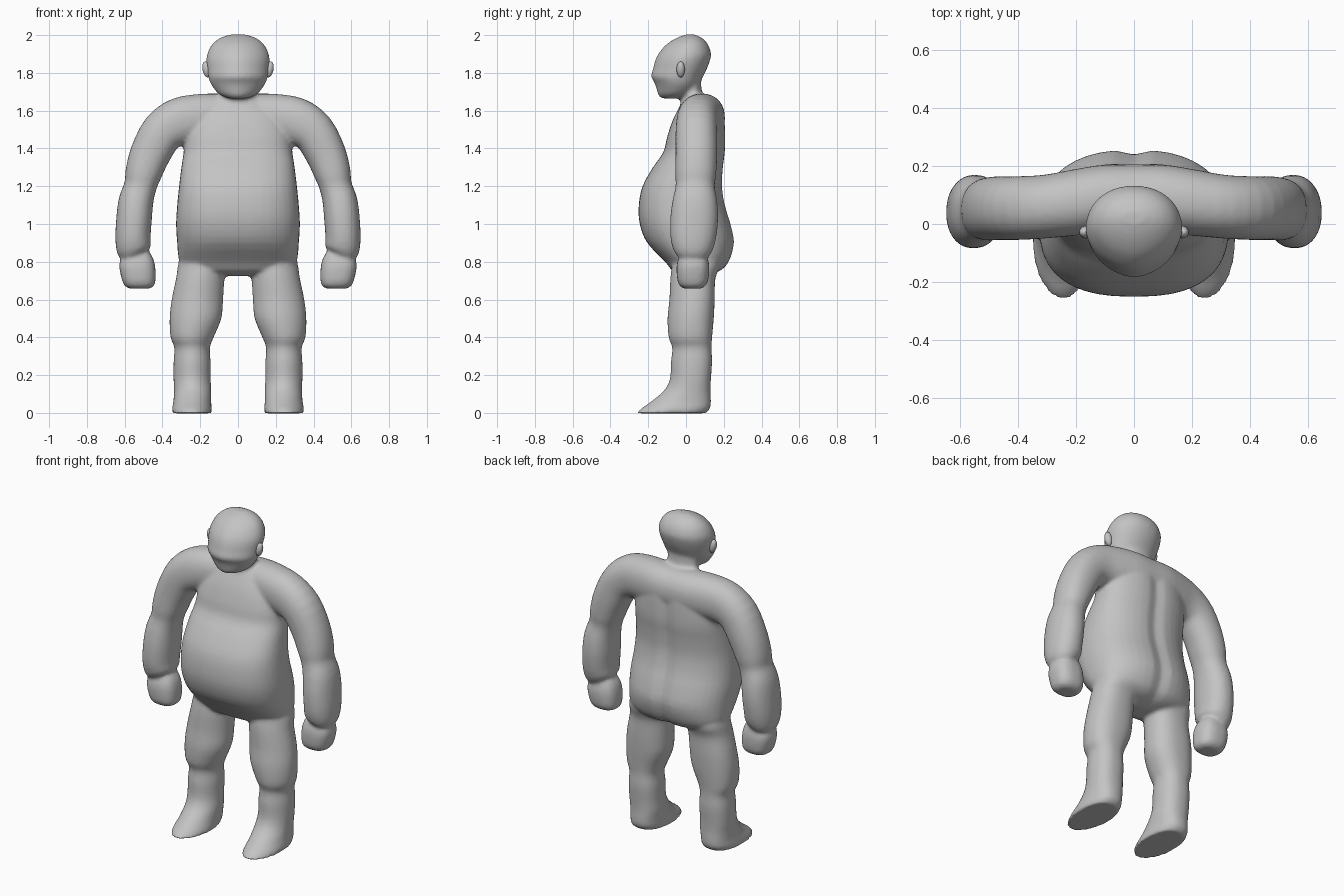
import bpy, bmesh, math
from mathutils import Vector, Matrix

skin = bpy.data.materials.new("plain grey")
skin.diffuse_color = (0.55, 0.55, 0.55, 1)


def smooth_rows(rows, steps=3):
    """Catmull-Rom interpolation of profile rows."""
    p = [rows[0]] + list(rows) + [rows[-1]]
    out = []
    for i in range(1, len(p) - 2):
        for s in range(steps):
            t = s / steps
            out.append([0.5 * (2 * b + (c - a) * t + (2 * a - 5 * b + 4 * c - d) * t * t
                               + (3 * b - a - 3 * c + d) * t ** 3)
                        for a, b, c, d in zip(*p[i - 1:i + 3])])
    out.append(list(rows[-1]))
    return out


def loft(bm, rows, side=1, level=True, ef=2.0, eb=2.0, groove=0.0, n=40):
    """Rows are (x, z, y_front, y_back, half_width); rings are superellipses."""
    rows = smooth_rows(rows)
    rings, faces = [], []
    for i, (x, z, yf, yb, hw) in enumerate(rows):
        a, b = rows[max(i - 1, 0)], rows[min(i + 1, len(rows) - 1)]
        t = Vector((b[0] - a[0], 0, b[1] - a[1])).normalized()
        nrm = Vector((1, 0, 0)) if level else Vector((-t.z, 0, t.x))
        cy, hy = (yf + yb) / 2, (yb - yf) / 2
        ring = []
        for k in range(n):
            ang = 2 * math.pi * k / n
            c, s = math.cos(ang), math.sin(ang)
            e = 2 / (ef if s < 0 else eb)
            w = math.copysign(abs(c) ** e, c) * hw
            y = cy + math.copysign(abs(s) ** e, s) * hy
            if s > 0:
                y -= groove * math.exp(-(w / 0.04) ** 2)
            v = Vector((x, y, z)) + nrm * w
            ring.append(bm.verts.new((v.x * side, v.y, v.z)))
        rings.append(ring)
    for r0, r1 in zip(rings, rings[1:]):
        for k in range(n):
            j = (k + 1) % n
            faces.append(bm.faces.new((r0[k], r0[j], r1[j], r1[k])))
    faces += [bm.faces.new(rings[0]), bm.faces.new(rings[-1])]
    bmesh.ops.recalc_face_normals(bm, faces=faces)


def make_object(name, bm):
    me = bpy.data.meshes.new(name)
    bm.to_mesh(me)
    bm.free()
    ob = bpy.data.objects.new(name, me)
    bpy.context.collection.objects.link(ob)
    me.materials.append(skin)
    for p in me.polygons:
        p.use_smooth = True
    return ob


body = bmesh.new()

# torso with belly and buttocks
loft(body, [
    (0, 0.725, -0.01, 0.10, 0.12), (0, 0.75, -0.07, 0.18, 0.26), (0, 0.80, -0.11, 0.23, 0.31),
    (0, 0.90, -0.205, 0.258, 0.322), (0, 1.00, -0.245, 0.24, 0.328), (0, 1.10, -0.25, 0.21, 0.322),
    (0, 1.20, -0.23, 0.195, 0.312), (0, 1.30, -0.175, 0.20, 0.30), (0, 1.38, -0.12, 0.21, 0.288),
    (0, 1.46, -0.10, 0.212, 0.28), (0, 1.55, -0.07, 0.208, 0.25), (0, 1.63, -0.03, 0.185, 0.18),
    (0, 1.68, 0.0, 0.14, 0.09)], ef=2.5, eb=2.3, groove=0.018)

# neck
loft(body, [(0, 1.56, -0.04, 0.13, 0.14), (0, 1.64, -0.03, 0.12, 0.125),
            (0, 1.69, -0.02, 0.085, 0.10), (0, 1.80, -0.03, 0.08, 0.10)])

# head with pointed face
loft(body, [
    (0, 1.665, -0.13, -0.03, 0.05), (0, 1.685, -0.148, 0.03, 0.098), (0, 1.72, -0.157, 0.06, 0.13),
    (0, 1.75, -0.168, 0.075, 0.148), (0, 1.78, -0.185, 0.09, 0.157), (0, 1.82, -0.175, 0.11, 0.162),
    (0, 1.86, -0.165, 0.125, 0.167), (0, 1.90, -0.147, 0.133, 0.163), (0, 1.95, -0.105, 0.117, 0.138),
    (0, 1.985, -0.05, 0.085, 0.095), (0, 2.003, 0.0, 0.045, 0.04)], ef=1.75, eb=2.1)

for side in (1, -1):
    # shoulder, upper arm and forearm
    loft(body, [
        (-0.02, 1.56, -0.03, 0.205, 0.125), (0.10, 1.56, -0.03, 0.205, 0.13),
        (0.20, 1.557, -0.04, 0.19, 0.131), (0.31, 1.54, -0.05, 0.17, 0.128),
        (0.40, 1.485, -0.055, 0.165, 0.115), (0.465, 1.37, -0.055, 0.165, 0.107),
        (0.50, 1.27, -0.057, 0.16, 0.097), (0.517, 1.20, -0.055, 0.152, 0.086),
        (0.54, 1.12, -0.072, 0.165, 0.092), (0.55, 1.03, -0.083, 0.17, 0.094),
        (0.556, 0.93, -0.082, 0.16, 0.093), (0.55, 0.86, -0.065, 0.14, 0.09),
        (0.535, 0.825, -0.03, 0.11, 0.065)], side, level=False, ef=2.2, eb=2.2)
    # mitten hand
    loft(body, [
        (0.535, 0.86, -0.02, 0.10, 0.06), (0.535, 0.82, -0.04, 0.115, 0.085),
        (0.533, 0.77, -0.05, 0.123, 0.095), (0.525, 0.70, -0.045, 0.117, 0.088),
        (0.522, 0.67, -0.03, 0.10, 0.075), (0.522, 0.658, -0.01, 0.08, 0.05)],
        side, ef=2.6, eb=2.6)
    # leg and wedge-shaped foot
    loft(body, [
        (0.18, 0.86, -0.07, 0.18, 0.12), (0.19, 0.78, -0.075, 0.18, 0.128),
        (0.20, 0.71, -0.083, 0.155, 0.128), (0.215, 0.60, -0.088, 0.152, 0.136),
        (0.225, 0.50, -0.098, 0.147, 0.137), (0.243, 0.40, -0.092, 0.138, 0.114),
        (0.243, 0.345, -0.073, 0.135, 0.094), (0.243, 0.27, -0.08, 0.138, 0.098),
        (0.243, 0.18, -0.085, 0.132, 0.098), (0.24, 0.12, -0.115, 0.13, 0.099),
        (0.242, 0.06, -0.185, 0.132, 0.10), (0.244, 0.025, -0.235, 0.128, 0.105),
        (0.244, -0.002, -0.262, 0.105, 0.105)], side, ef=1.9, eb=2.4)

ob = make_object("body", body)
# fuse all parts into one soft skin
remesh = ob.modifiers.new("fuse", 'REMESH')
remesh.mode = 'VOXEL'
remesh.voxel_size = 0.011
remesh.use_smooth_shade = True
soften = ob.modifiers.new("soften", 'SMOOTH')
soften.factor = 0.5
soften.iterations = 5

# ears
for side, label in ((1, "left"), (-1, "right")):
    bm = bmesh.new()
    m = (Matrix.Translation((0.166 * side, -0.028, 1.818))
         @ Matrix.Rotation(math.radians(12) * side, 4, 'Y')
         @ Matrix.Diagonal((0.022, 0.022, 0.043, 1)))
    bmesh.ops.create_uvsphere(bm, u_segments=16, v_segments=10, radius=1, matrix=m)
    make_object(label + "_ear", bm)
